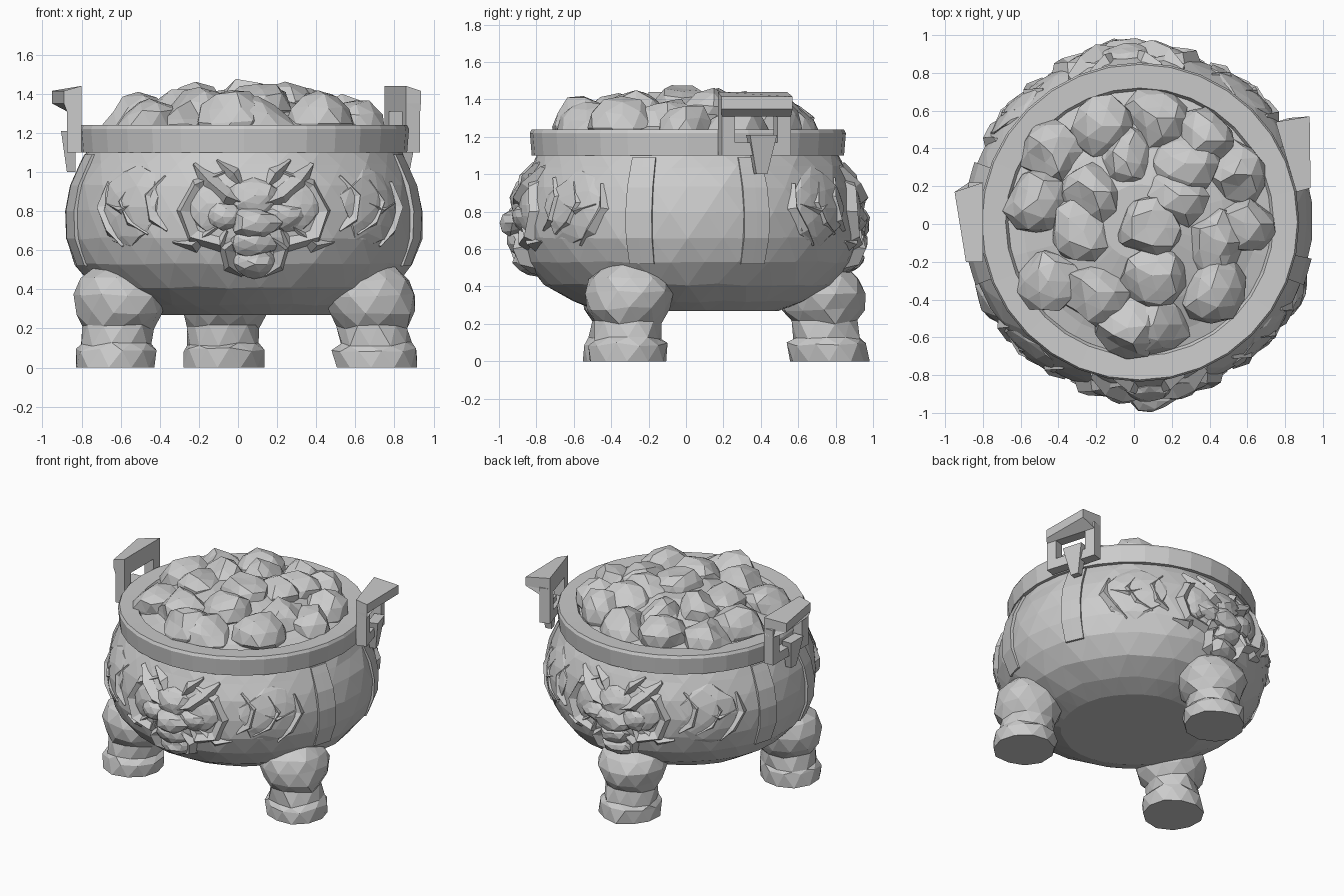
import bpy, bmesh, math, random
from mathutils import Vector

random.seed(4)
if "Cube" in bpy.data.objects:
    bpy.data.objects.remove(bpy.data.objects["Cube"])

CENTRE = Vector((0.03, 0.01, 0))
stone = bpy.data.materials.new("stone_grey")
stone.use_nodes = True
stone.diffuse_color = (0.6, 0.6, 0.6, 1)
stone.node_tree.nodes["Principled BSDF"].inputs["Base Color"].default_value = (0.6, 0.6, 0.6, 1)


def finish(bm, name):
    bmesh.ops.recalc_face_normals(bm, faces=bm.faces)
    me = bpy.data.meshes.new(name)
    bm.to_mesh(me)
    bm.free()
    me.materials.append(stone)
    ob = bpy.data.objects.new(name, me)
    bpy.context.collection.objects.link(ob)


def lathe(name, profile, sides, place=CENTRE, lean=Vector(), jitter=0.0, closed=False):
    """Turn (radius, z) points round the z axis; lean shifts points with height."""
    bm = bmesh.new()
    rings = []
    for k, (r, z) in enumerate(profile):
        ring = []
        for i in range(sides):
            a = 2 * math.pi * (i + 0.5 * (k % 2) * (jitter > 0)) / sides
            rr = r + random.uniform(-jitter, jitter)
            dz = random.uniform(-jitter, jitter) if 0 < k < len(profile) - 1 else 0
            ring.append(bm.verts.new(place + lean * z + Vector((rr * math.cos(a), rr * math.sin(a), z + dz))))
        rings.append(ring)
    pairs = list(zip(rings, rings[1:])) + ([(rings[-1], rings[0])] if closed else [])
    for k, (lo, hi) in enumerate(pairs):
        for i in range(sides):
            j = (i + 1) % sides
            if jitter == 0:
                bm.faces.new((lo[i], lo[j], hi[j], hi[i]))
            elif k % 2 == 0:
                bm.faces.new((lo[i], lo[j], hi[i]))
                bm.faces.new((lo[j], hi[j], hi[i]))
            else:
                bm.faces.new((lo[i], hi[j], hi[i]))
                bm.faces.new((lo[i], lo[j], hi[j]))
    if not closed:
        bm.faces.new(rings[0])
        bm.faces.new(rings[-1])
    finish(bm, name)


def slab(bm, bottom, top):
    """Solid between two matching polygons."""
    lo = [bm.verts.new(p) for p in bottom]
    hi = [bm.verts.new(p) for p in top]
    bm.faces.new(lo)
    bm.faces.new(hi)
    for i in range(len(lo)):
        j = (i + 1) % len(lo)
        bm.faces.new((lo[i], lo[j], hi[j], hi[i]))


# Bowl, rim and the mound that carries the rocks
BOWL = [(0.48, 0.268), (0.62, 0.32), (0.77, 0.41), (0.865, 0.53), (0.91, 0.66),
        (0.915, 0.8), (0.89, 0.93), (0.84, 1.04), (0.8, 1.12)]
lathe("bowl", BOWL, 30, jitter=0.006)
lathe("rim", [(0.7, 1.1), (0.835, 1.1), (0.845, 1.22), (0.835, 1.24), (0.71, 1.235), (0.69, 1.2)], 32, closed=True)
lathe("mound", [(0.71, 1.12), (0.7, 1.21), (0.62, 1.23), (0.45, 1.3), (0.2, 1.37)], 24)

# Legs: wide foot, narrow ankle, round knee sinking into the bowl
LEG = [(0.21, 0), (0.212, 0.09), (0.185, 0.12), (0.178, 0.21), (0.22, 0.28),
       (0.24, 0.37), (0.215, 0.45), (0.13, 0.52)]
for name, x, y in (("right_leg", -0.63, -0.34), ("left_leg", 0.71, -0.315), ("back_leg", -0.075, 0.765)):
    spot = Vector((x, y, 0))
    lathe(name, LEG, 11, place=spot, lean=spot.normalized() * -0.1, jitter=0.012)


def stone_shape(bm, size, cut=0.7, rough=0.12):
    """Faceted lump at the origin, its sides chipped flat by random planes."""
    verts = bmesh.ops.create_icosphere(bm, subdivisions=2, radius=1)["verts"]
    cuts = [Vector([random.gauss(0, 1) for _ in range(3)]).normalized() for _ in range(7)]
    for v in verts:
        for c in cuts:
            v.co -= c * max(0, v.co.dot(c) - cut)
        v.co *= 1 + random.uniform(-rough, rough) * 0.5
        v.co = Vector([a * b for a, b in zip(v.co, size)])
    return verts


# Rocks heaped in the bowl
bm = bmesh.new()
ROCKS = [(-0.17, 0.52), (0.12, 0.56), (0.38, 0.44), (-0.42, 0.37), (-0.04, 0.33), (0.53, 0.26),
         (-0.51, 0.13), (-0.26, -0.03), (0.07, -0.02), (0.24, 0.15), (0.42, -0.09), (0.57, 0.0),
         (-0.44, -0.3), (-0.2, -0.36), (0.09, -0.27), (0.41, -0.34), (-0.04, -0.54), (0.11, -0.53),
         (-0.22, 0.17), (0.27, 0.32)]
for x, y in ROCKS:
    s = random.uniform(0.18, 0.195)
    top = 1.47 - 0.25 * (x * x + y * y) + random.uniform(-0.03, 0.01)
    for v in stone_shape(bm, (s * random.uniform(0.95, 1.05), s * random.uniform(0.95, 1.05), 0.17), 0.74):
        v.co += Vector((x, y, top - 0.145))
finish(bm, "rocks")


def on_bowl(angle, z, out):
    """Point at an angle and height, raised off the bowl surface."""
    r = BOWL[-1][0]
    for (r0, z0), (r1, z1) in zip(BOWL, BOWL[1:]):
        if z0 <= z <= z1:
            r = r0 + (r1 - r0) * (z - z0) / (z1 - z0)
    a = math.radians(angle)
    return CENTRE + Vector(((r + out) * math.cos(a), (r + out) * math.sin(a), z))


def lump(bm, angle, z, wide, tall, deep):
    """Rounded boss that wraps round the bowl."""
    for v in stone_shape(bm, (wide, tall, deep), 0.8, 0.2):
        v.co = on_bowl(angle + math.degrees(v.co.x / 0.91), z + v.co.y, v.co.z)


def stroke(bm, mid, side, path, width, height):
    """Sharp carved ridge along (degrees, z) points, tapering to both ends."""
    rows = []
    for k, (off, z) in enumerate(path):
        before, after = path[max(k - 1, 0)], path[min(k + 1, len(path) - 1)]
        d = Vector(((after[0] - before[0]) * 0.016, after[1] - before[1])).normalized()
        w = width * (0.25 if k in (0, len(path) - 1) else 1)
        h = height * (0.4 if k in (0, len(path) - 1) else 1) * random.uniform(0.8, 1.1)
        across = (-d.y * w / 0.016, d.x * w)
        rows.append([bm.verts.new(on_bowl(mid + side * (off + s * across[0]), z + s * across[1], o))
                     for s, o in ((-1, -0.012), (0.1, h), (1, -0.012))])
    for lo, hi in zip(rows, rows[1:]):
        for i in range(3):
            j = (i + 1) % 3
            bm.faces.new((lo[i], lo[j], hi[j], hi[i]))
    bm.faces.new(rows[0])
    bm.faces.new(rows[-1])


# Beast masks: a central muzzle with paired brows, cheeks, horns and fangs
BROW = [(2, 0.83), (9, 0.87), (15, 0.95), (21, 1.04)]
CHEEK = [(10, 1.0), (19, 0.93), (23, 0.8), (20, 0.67), (11, 0.63), (9, 0.7)]
HORN = [(4, 0.92), (7, 0.99), (13, 1.06)]
JAW = [(5, 0.66), (9, 0.6), (8, 0.52), (4, 0.47)]
WHISKER = [(12, 0.72), (20, 0.62), (27, 0.64)]
for name, mid, snout in (("front_mask", -86.5, 0.095), ("back_mask", 95, 0.075)):
    bm = bmesh.new()
    lump(bm, mid, 0.74, 0.14, 0.09, snout)
    lump(bm, mid, 0.88, 0.13, 0.1, 0.05)
    lump(bm, mid, 0.63, 0.13, 0.08, 0.07)
    lump(bm, mid, 0.53, 0.13, 0.08, 0.08)
    for side in (-1, 1):
        lump(bm, mid + side * 10, 0.77, 0.1, 0.08, 0.05)
        lump(bm, mid + side * 15, 0.84, 0.11, 0.15, 0.03)
        stroke(bm, mid, side, BROW, 0.06, 0.065)
        stroke(bm, mid, side, CHEEK, 0.05, 0.045)
        stroke(bm, mid, side, HORN, 0.045, 0.05)
        stroke(bm, mid, side, JAW, 0.05, 0.065)
        stroke(bm, mid, side, WHISKER, 0.045, 0.04)
    finish(bm, name)

# Scroll relief either side of each mask
SCROLLS = [[(31, 0.98), (36, 0.88), (34, 0.76), (29, 0.7)], [(36, 0.68), (43, 0.74), (47, 0.85), (43, 0.96)],
           [(47, 0.62), (52, 0.7), (57, 0.82), (55, 0.95)], [(39, 0.85), (46, 0.8), (54, 0.84)]]
bm = bmesh.new()
for mid in (-86.5, 95):
    for side in (-1, 1):
        lump(bm, mid + side * 43, 0.82, 0.22, 0.21, 0.02)
        for path in SCROLLS:
            stroke(bm, mid, side, path, 0.045, 0.033)
finish(bm, "scroll_relief")

# Raised upright bands that divide the bowl into panels
bm = bmesh.new()
LEVELS = [0.52, 0.66, 0.8, 0.93, 1.04, 1.09]
for start in (-21, 19, 160, 192):
    for z0, z1 in zip(LEVELS, LEVELS[1:]):
        slab(bm, *[[on_bowl(start + da, z, o) for da, o in ((0, -0.04), (0, 0.016), (4.5, 0.014), (9, 0.016), (9, -0.04))]
                   for z in (z0, z1)])
finish(bm, "panel_bands")


# Handles: square frame with an outward lip and a bracket beneath
def handle(name, a, b, lip_a, lip_b):
    a, b, lip_a, lip_b = [Vector((*p, 0)) for p in (a, b, lip_a, lip_b)]
    along = (b - a).normalized() * 0.075
    out = Vector((along.y, -along.x, 0))
    if out.dot(a) < 0:
        out = -out
    bm = bmesh.new()

    def block(low, z0, high, z1):
        slab(bm, [p + Vector((0, 0, z0)) for p in low], [p + Vector((0, 0, z1)) for p in high])

    for p, d in ((a, along), (b, -along)):
        foot = [p, p + d, p + d + out, p + out]
        block(foot, 1.1, foot, 1.36)
    frame = [a, b, b + out, a + out]
    top = [a, b, lip_b, lip_a]
    block(frame, 1.1, frame, 1.17)
    block(frame, 1.31, top, 1.35)
    # The lip slopes gently down towards its outer edge
    drop = Vector((0, 0, -0.025))
    block(top, 1.35, [a, b, lip_b + drop, lip_a + drop], 1.44)
    mid = a.lerp(b, 0.58) + out * 0.4
    block([mid - along * 0.4, mid + along * 0.4, mid + along * 0.4 + out * 0.6, mid - along * 0.4 + out * 0.6], 1.0,
          [mid - along, mid + along, mid + along + out, mid - along + out], 1.21)
    finish(bm, name)


handle("left_handle", (0.86, 0.17), (0.75, 0.54), (0.935, 0.19), (0.93, 0.57))
handle("right_handle", (-0.8, 0.22), (-0.8, -0.2), (-0.95, 0.17), (-0.89, -0.2))
